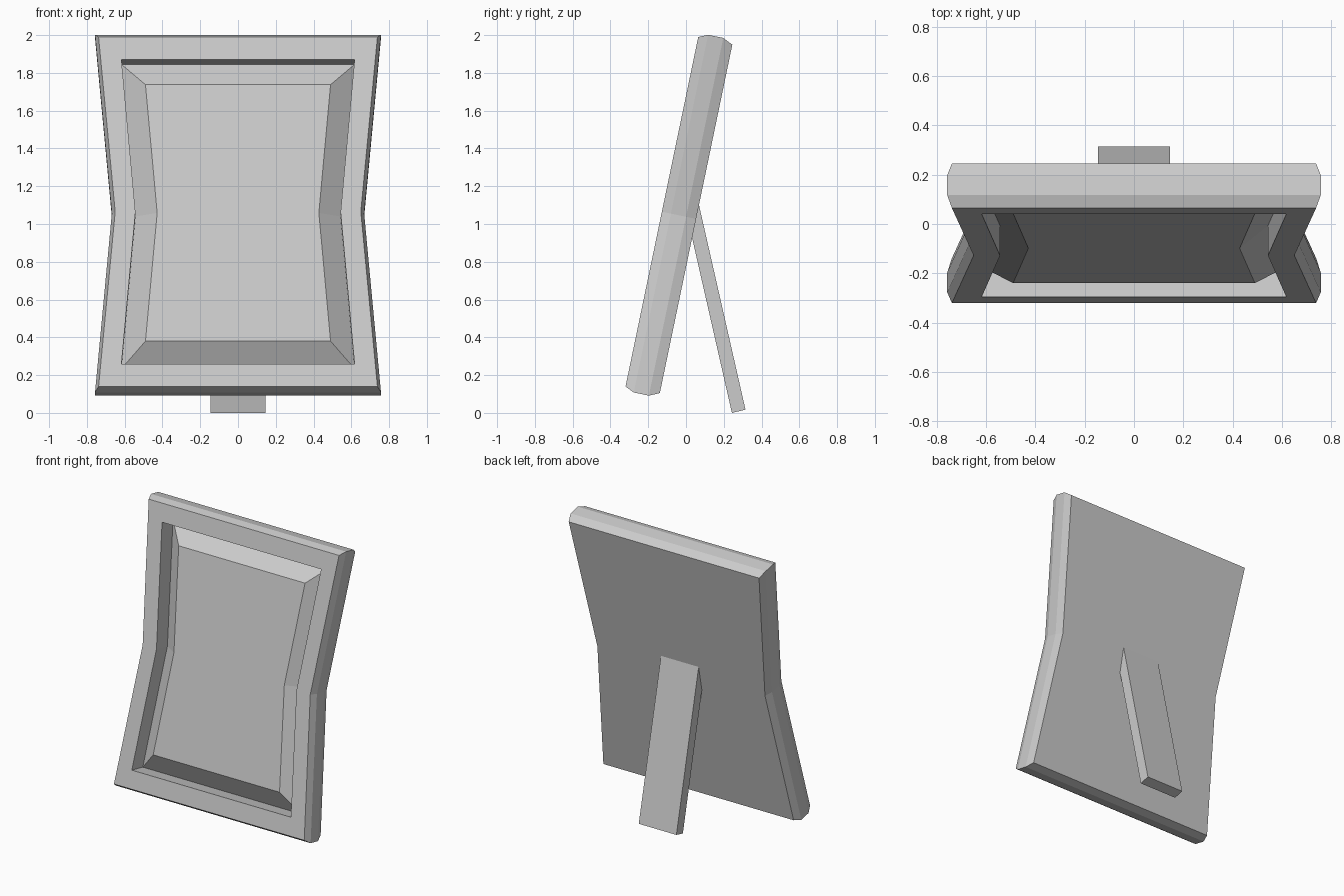
import bpy
from mathutils import Vector

if "Cube" in bpy.data.objects:
    bpy.data.objects.remove(bpy.data.objects["Cube"])

# Axes of the leaning frame: "up" along its height, "back" through its thickness
up = Vector((0, 0.2037, 0.979)).normalized()
back = Vector((0, up.z, -up.y))
MID = 1.0165


def make_object(name, verts, faces):
    mesh = bpy.data.meshes.new(name)
    mesh.from_pydata(verts, [], faces)
    mesh.update()
    obj = bpy.data.objects.new(name, mesh)
    bpy.context.collection.objects.link(obj)
    return obj


def waisted_ring(corner_x, waist_x, half_h, depth):
    """Six-sided outline, pinched at mid height, seen counter-clockwise from the front."""
    outline = [(-corner_x, -half_h), (corner_x, -half_h), (waist_x, 0),
               (corner_x, half_h), (-corner_x, half_h), (-waist_x, 0)]
    return [Vector((x, 0, 0)) + up * (MID + v) + back * depth for x, v in outline]


# Picture frame: back, chamfered rim, front border, recess, raised bevelled panel
# (corner half width, waist half width, half height, depth)
rings = [
    (0.738, 0.650, 0.942, -0.157),
    (0.757, 0.668, 0.967, -0.211),
    (0.757, 0.668, 0.967, -0.293),
    (0.738, 0.650, 0.945, -0.342),
    (0.617, 0.543, 0.8225, -0.342),
    (0.617, 0.543, 0.8225, -0.218),
    (0.490, 0.428, 0.6935, -0.312),
]
verts = [p for r in rings for p in waisted_ring(*r)]
n = 6
faces = [tuple(reversed(range(n)))]
for r in range(len(rings) - 1):
    for i in range(n):
        j = (i + 1) % n
        faces.append((r * n + i, r * n + j, (r + 1) * n + j, (r + 1) * n + i))
last = (len(rings) - 1) * n
faces.append(tuple(range(last, last + n)))
make_object("picture_frame", verts, faces)

# Rear support leg: side profile extruded across x, top end sunk into the frame
profile = [(0.243, 0.0), (0.315, 0.017), (0.067, 1.108), (-0.005, 1.091)]
w = 0.146
leg_verts = [(x, y, z) for x in (-w, w) for y, z in profile]
leg_faces = [(3, 2, 1, 0), (4, 5, 6, 7)]
leg_faces += [(i, (i + 1) % 4, (i + 1) % 4 + 4, i + 4) for i in range(4)]
make_object("support_leg", leg_verts, leg_faces)
